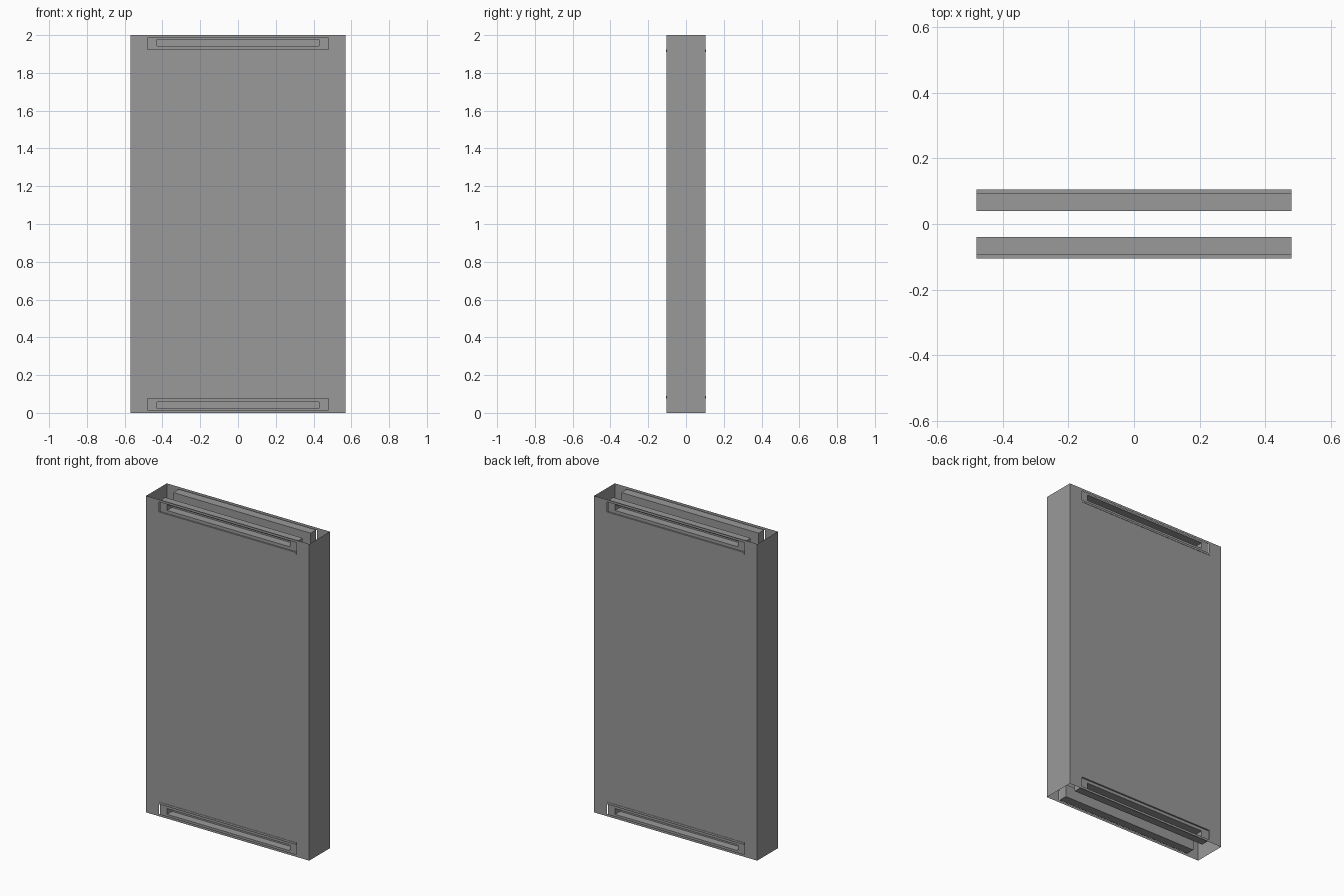
import bpy, bmesh

if "Cube" in bpy.data.objects:
    bpy.data.objects.remove(bpy.data.objects["Cube"])

W, D, H = 0.57, 0.103, 2.0     # half width, half depth, height
RX, SX = 0.48, 0.43            # half lengths of the rail and its slot

grey = bpy.data.materials.new("dark_grey")
grey.diffuse_color = (0.32, 0.32, 0.32, 1)
grey.use_nodes = True
grey.node_tree.nodes["Principled BSDF"].inputs["Base Color"].default_value = grey.diffuse_color


def finish(name, bm):
    bmesh.ops.remove_doubles(bm, verts=bm.verts[:], dist=1e-5)
    bmesh.ops.recalc_face_normals(bm, faces=bm.faces[:])
    bmesh.ops.dissolve_limit(bm, angle_limit=0.01, verts=bm.verts[:], edges=bm.edges[:])
    me = bpy.data.meshes.new(name)
    bm.to_mesh(me)
    bm.free()
    me.materials.append(grey)
    ob = bpy.data.objects.new(name, me)
    bpy.context.collection.objects.link(ob)
    return ob


def face(bm, pts):
    return bm.faces.new([bm.verts.new(p) for p in pts])


def loft(name, rings):
    """Join rectangular rings (half length, y, z low, z high), capping both ends."""
    bm = bmesh.new()
    loops = [[bm.verts.new(p) for p in ((-x, y, a), (x, y, a), (x, y, b), (-x, y, b))]
             for x, y, a, b in rings]
    for p, q in zip(loops, loops[1:]):
        for i in range(4):
            j = (i + 1) % 4
            bm.faces.new((p[i], p[j], q[j], q[i]))
    bm.faces.new(loops[0])
    bm.faces.new(loops[-1])
    return finish(name, bm)


# Open-ended sleeve: front and back sheets with rail openings, plus sides
bm = bmesh.new()
xs = (-W, -RX, RX, W)
zs = (0, 0.015, 0.09, 1.91, 1.985, H)
for y in (-D, D):
    for i in range(3):
        for k in range(5):
            if i == 1 and k in (1, 3):
                continue
            x0, x1, z0, z1 = xs[i], xs[i + 1], zs[k], zs[k + 1]
            face(bm, ((x0, y, z0), (x1, y, z0), (x1, y, z1), (x0, y, z1)))
for x in (-W, W):
    for z0, z1 in zip(zs, zs[1:]):
        face(bm, ((x, -D, z0), (x, D, z0), (x, D, z1), (x, -D, z1)))
finish("panel_shell", bm)

# Recessed slotted rails and their small lips, mirrored front/back and top/bottom
for side, s in (("front", -1), ("back", 1)):
    for end in ("top", "bottom"):
        def zz(a, b):
            return (a, b) if end == "bottom" else (H - b, H - a)
        loft(f"{side}_{end}_rail", [
            (RX, s * 0.04, *zz(0.01, 0.09)),
            (RX, s * 0.095, *zz(0.01, 0.09)),
            (SX, s * 0.095, *zz(0.022, 0.058)),
            (SX, s * 0.045, *zz(0.022, 0.058))])
        loft(f"{side}_{end}_lip", [
            (RX, s * 0.09, *zz(0.077, 0.09)),
            (RX, s * 0.105, *zz(0.077, 0.09))])
